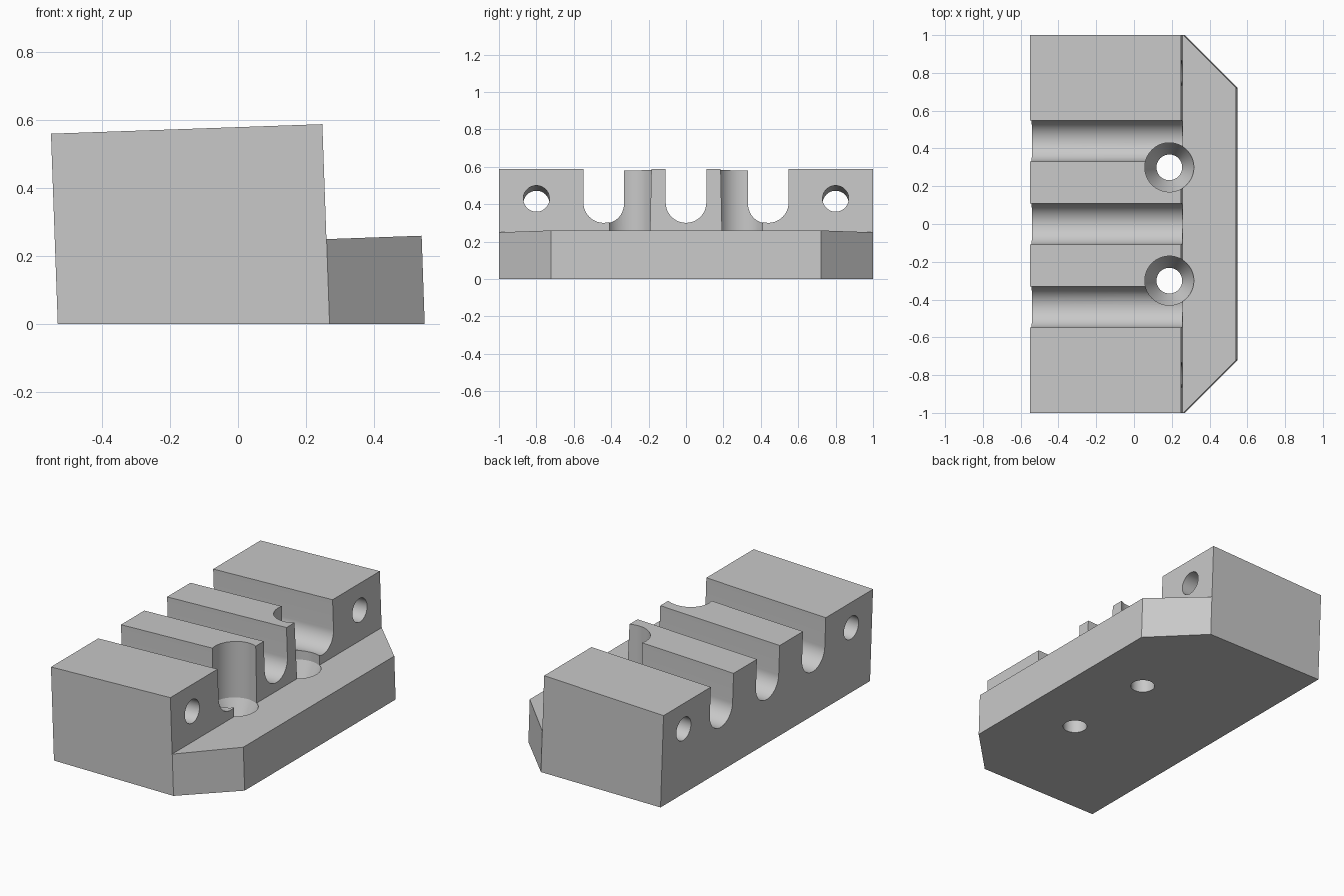
import bpy, bmesh, math
from mathutils import Matrix, Vector

if "Cube" in bpy.data.objects:
    bpy.data.objects.remove(bpy.data.objects["Cube"])

TILT = math.radians(2)
grey = bpy.data.materials.new("light grey")
grey.diffuse_color = (0.58, 0.58, 0.58, 1)
grey.use_nodes = True
grey.node_tree.nodes["Principled BSDF"].inputs["Base Color"].default_value = grey.diffuse_color


def make(name, bm):
    bmesh.ops.recalc_face_normals(bm, faces=bm.faces)
    me = bpy.data.meshes.new(name)
    bm.to_mesh(me)
    bm.free()
    ob = bpy.data.objects.new(name, me)
    bpy.context.collection.objects.link(ob)
    me.materials.append(grey)
    return ob


def prism(name, points, vec):
    """Extrude a closed loop of 3D points along vec."""
    bm = bmesh.new()
    f = bm.faces.new([bm.verts.new(p) for p in points])
    ext = bmesh.ops.extrude_face_region(bm, geom=[f])
    bmesh.ops.translate(bm, vec=vec, verts=[v for v in ext["geom"] if isinstance(v, bmesh.types.BMVert)])
    return make(name, bm)


def lathe(name, profile, x, y, n=64):
    """Revolve an (r, z) profile about a vertical axis."""
    bm = bmesh.new()
    rings = [[bm.verts.new((x + r * math.cos(2 * math.pi * i / n),
                            y + r * math.sin(2 * math.pi * i / n), z)) for i in range(n)]
             for r, z in profile]
    for a, b in zip(rings, rings[1:]):
        for i in range(n):
            j = (i + 1) % n
            bm.faces.new((a[i], a[j], b[j], b[i]))
    bm.faces.new(rings[0][::-1])
    bm.faces.new(rings[-1])
    return make(name, bm)


# Stepped body: leaning side profile on a level base
side = [(-0.53, 0), (-0.55, 0.56), (0.248, 0.588), (0.26, 0.25), (0.54, 0.26), (0.549, 0)]
body = prism("clamp_block", [(x, -1, z) for x, z in side], (0, 2, 0))

# Chamfered plate corners, sliced parallel to the leaning sides
lean = Vector((-math.sin(TILT), 0, math.cos(TILT)))
bm = bmesh.new()
bm.from_mesh(body.data)
for s in (-1, 1):
    edge = Vector((0.28, -s * 0.28, 0.01))
    normal = edge.cross(lean) * -s
    if normal.x < 0:
        normal = -normal
    cut = bmesh.ops.bisect_plane(bm, geom=bm.verts[:] + bm.edges[:] + bm.faces[:], dist=1e-5,
                                 plane_co=(0.2605, s, 0.25), plane_no=normal, clear_outer=True)
    rim = [e for e in cut["geom_cut"] if isinstance(e, bmesh.types.BMEdge) and e.is_boundary]
    bmesh.ops.holes_fill(bm, edges=rim, sides=0)
bmesh.ops.recalc_face_normals(bm, faces=bm.faces)
bm.to_mesh(body.data)
bm.free()

cutters = []
run = Vector((2 * math.cos(TILT), 0, 2 * math.sin(TILT)))


def section(y, z, loop):
    """Place a (y, z) loop at the far end of the tilted axis."""
    start = Vector((0.25, y, z)) - run * 0.6
    return [start + Vector((0, a, b)) for a, b in loop]


# Three round-bottomed channels
R = 0.1085
u = [(R * math.cos(t), R * math.sin(t)) for t in (math.pi + math.pi * i / 32 for i in range(33))]
for y in (-0.44, 0, 0.44):
    cutters.append(prism("channel_cutter", section(y, 0.409, u + [(R, 0.6), (-R, 0.6)]), run))

# Round cross holes near both ends
circle = [(0.07 * math.cos(2 * math.pi * i / 48), 0.07 * math.sin(2 * math.pi * i / 48)) for i in range(48)]
for y in (-0.8, 0.8):
    cutters.append(prism("cross_hole_cutter", section(y, 0.43, circle), run))

# Countersunk screw holes with clearance bores
for y in (-0.3, 0.3):
    cutters.append(lathe("screw_hole_cutter",
                         [(0.068, -0.1), (0.068, 0.12), (0.13, 0.245), (0.13, 0.9)], 0.187, y))

bpy.context.view_layer.objects.active = body
body.select_set(True)
for c in cutters:
    c.select_set(False)
    m = body.modifiers.new("cut", 'BOOLEAN')
    m.operation = 'DIFFERENCE'
    m.solver = 'EXACT'
    m.object = c
    bpy.ops.object.modifier_apply(modifier=m.name)
for c in cutters:
    bpy.data.objects.remove(c, do_unlink=True)

bpy.ops.object.shade_smooth_by_angle(angle=math.radians(25))
